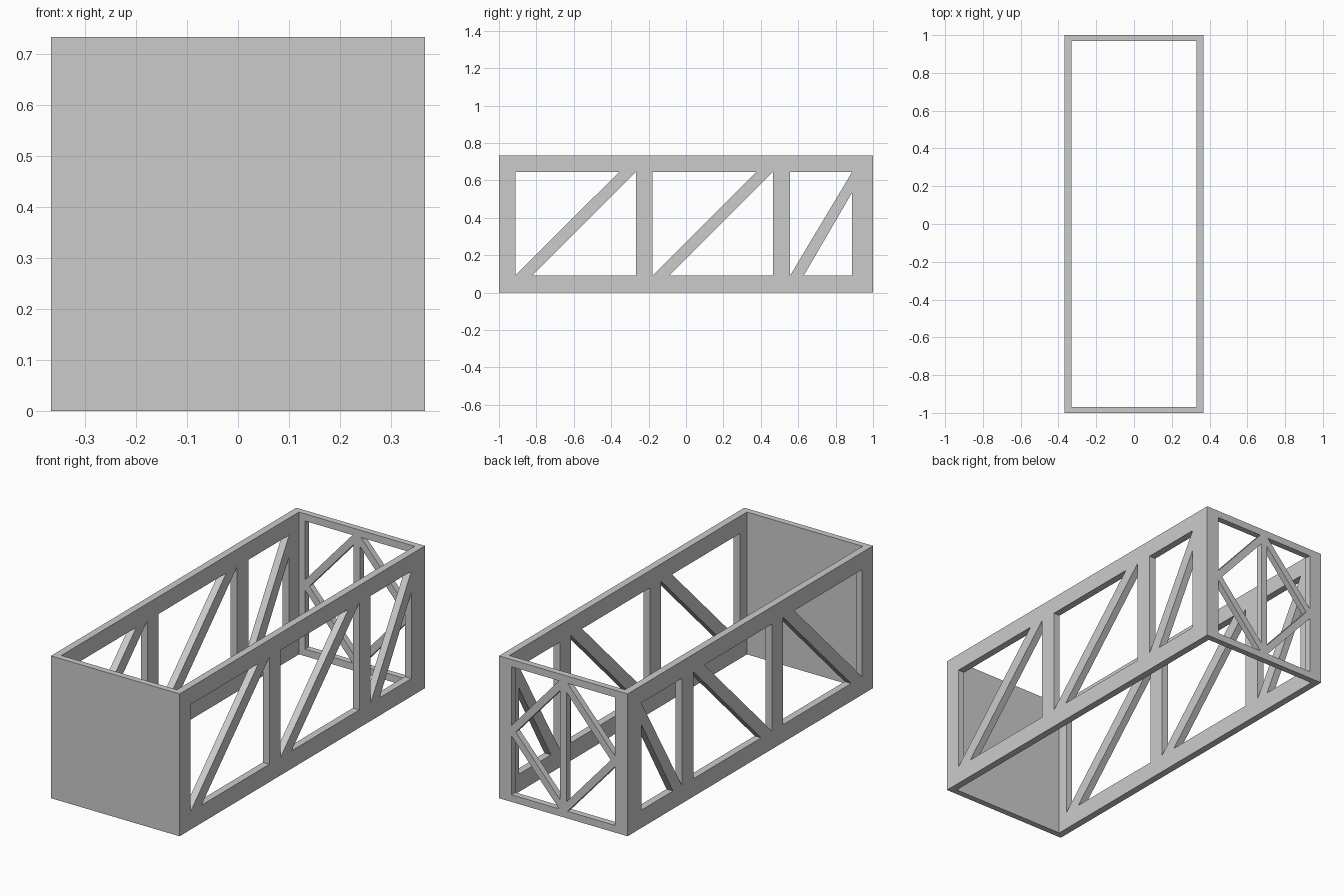
import bpy
from math import hypot
from mathutils import Matrix

cube = bpy.data.objects.get("Cube")
if cube:
    bpy.data.objects.remove(cube, do_unlink=True)

HALF_W, HEIGHT, HALF_L = 0.367, 0.734, 1.0
SIDE_T, END_T = 0.037, 0.032

grey = bpy.data.materials.new("grey")
grey.use_nodes = True
colour = (0.6, 0.6, 0.6, 1)
grey.diffuse_color = colour
grey.node_tree.nodes["Principled BSDF"].inputs["Base Color"].default_value = colour


def panel(name, half_width, holes, thickness, matrix):
    """Upright plate with cut-out holes, extruded from a flat profile."""
    outline = [(-half_width, 0), (half_width, 0), (half_width, HEIGHT), (-half_width, HEIGHT)]
    curve = bpy.data.curves.new(name, "CURVE")
    curve.dimensions = "2D"
    curve.fill_mode = "BOTH"
    curve.extrude = thickness / 2
    for loop in [outline] + holes:
        spline = curve.splines.new("POLY")
        spline.points.add(len(loop) - 1)
        for point, (u, v) in zip(spline.points, loop):
            point.co = (u, v, 0, 1)
        spline.use_cyclic_u = True
    temp = bpy.data.objects.new(name + "_profile", curve)
    bpy.context.collection.objects.link(temp)
    graph = bpy.context.evaluated_depsgraph_get()
    mesh = bpy.data.meshes.new_from_object(temp.evaluated_get(graph))
    bpy.data.objects.remove(temp, do_unlink=True)
    mesh.transform(matrix)
    mesh.materials.clear()
    mesh.materials.append(grey)
    mesh.shade_flat()
    obj = bpy.data.objects.new(name, mesh)
    bpy.context.collection.objects.link(obj)
    return obj


# Side trusses: two square bays and a narrow one, each with a diagonal
LOW, HIGH = 0.092, 0.645
side_holes = []
for y0, y1 in ((-0.912, -0.268), (-0.178, 0.465)):
    bar = 0.09
    side_holes.append([(y0, LOW), (y1 - bar, HIGH), (y0, HIGH)])
    side_holes.append([(y0 + bar, LOW), (y1, LOW), (y1, HIGH)])
y0, y1 = 0.557, 0.888
side_holes.append([(y0, LOW), (y1, HIGH), (y0, HIGH)])
side_holes.append([(y0 + 0.073, LOW), (y1, LOW), (y1, 0.535)])

for name, sign in (("left_truss", 1), ("right_truss", -1)):
    x = sign * (HALF_W - SIDE_T / 2)
    to_side = Matrix(((0, 0, 1, x), (1, 0, 0, 0), (0, 1, 0, 0), (0, 0, 0, 1)))
    panel(name, HALF_L - END_T, side_holes, SIDE_T, to_side)

# Back truss: frame, centre post and a diamond of braces
a, b = 0.295, HEIGHT / 2 - 0.037
post, brace = 0.018, 0.018
k = brace * hypot(1 / a, 1 / b)
mid = HEIGHT / 2
back_holes = []
for sx in (-1, 1):
    for sz in (-1, 1):
        corner = [(a, b * k), (a, b), (a * k, b)]
        back_holes.append([(sx * u, mid + sz * v) for u, v in corner])
    tip = b * (1 - k - post / a)
    inner = [(post, tip), (a * (1 - k), 0), (post, -tip)]
    back_holes.append([(sx * u, mid + v) for u, v in inner])


def to_end(y):
    return Matrix(((1, 0, 0, 0), (0, 0, -1, y), (0, 1, 0, 0), (0, 0, 0, 1)))


panel("back_truss", HALF_W, back_holes, END_T, to_end(HALF_L - END_T / 2))

# Solid front wall
panel("front_wall", HALF_W, [], END_T, to_end(-HALF_L + END_T / 2))
